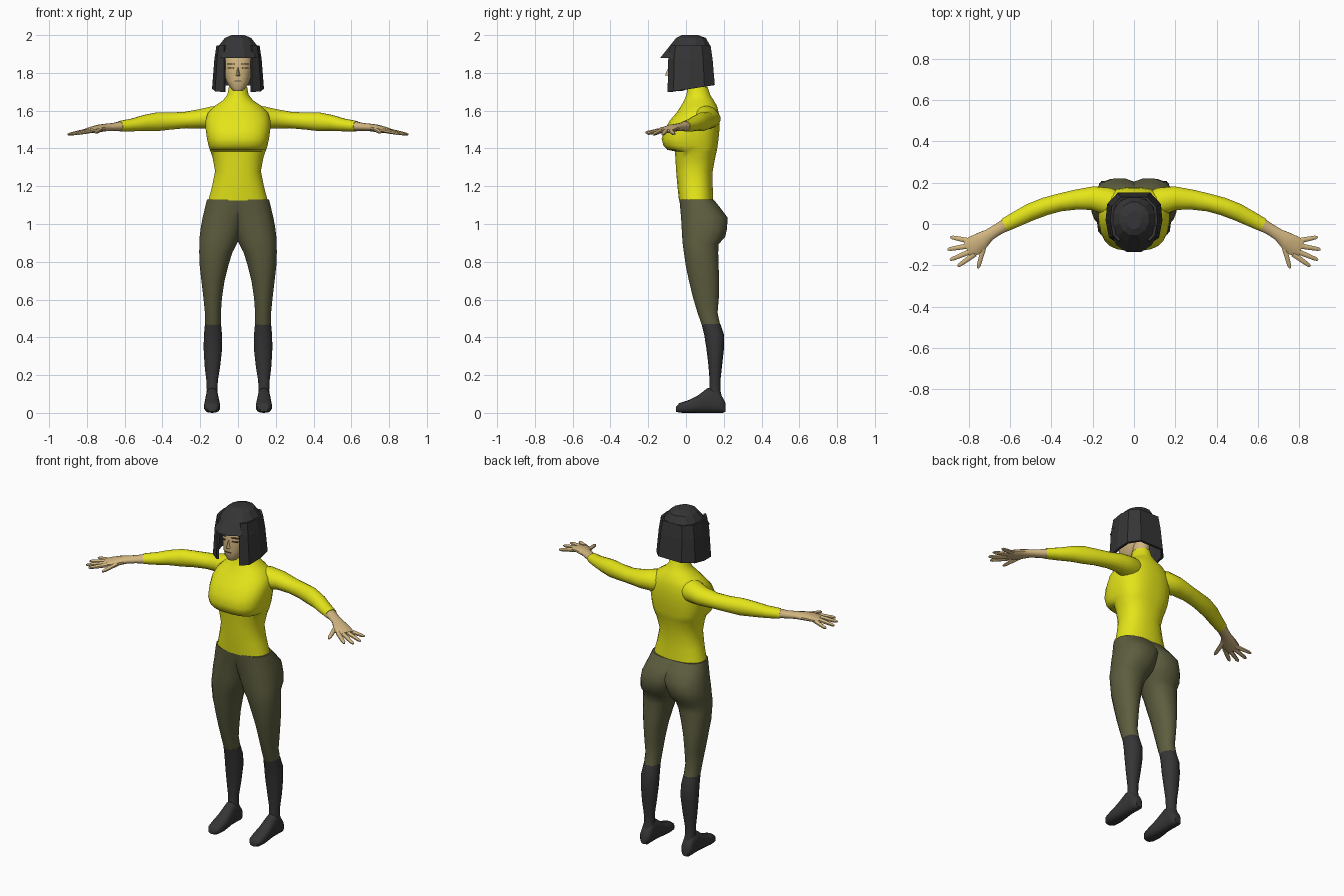
import bpy, bmesh, math
from mathutils import Vector


def material(name, r, g, b):
    m = bpy.data.materials.new(name)
    m.diffuse_color = (r, g, b, 1)
    return m


YELLOW = material("yellow_knit", 0.78, 0.78, 0.01)
OLIVE = material("olive_cloth", 0.11, 0.11, 0.05)
DARK = material("charcoal", 0.036, 0.036, 0.038)
SKIN = material("skin", 0.65, 0.47, 0.22)
SHADE = material("skin_shade", 0.12, 0.08, 0.04)


def spow(v, e):
    return math.copysign(abs(v) ** (2 / e), v)


def ring(c, u, v, n, e=2.0):
    """Superellipse of n points about c with half axes u and v."""
    out = []
    for i in range(n):
        a = 2 * math.pi * (i + 0.5) / n
        out.append(Vector(c) + Vector(u) * spow(math.cos(a), e) + Vector(v) * spow(math.sin(a), e))
    return out


def skin_rings(name, rings, mat, smooth=True, mirror=False):
    """Joins rings into a closed tube, optionally mirrored across x."""
    bm = bmesh.new()
    vs = [[bm.verts.new(p) for p in r] for r in rings]
    n = len(vs[0])
    for a, b in zip(vs, vs[1:]):
        for i in range(n):
            j = (i + 1) % n
            bm.faces.new((a[i], a[j], b[j], b[i]))
    bm.faces.new(vs[0])
    bm.faces.new(vs[-1])
    return finish(name, bm, mat, smooth, mirror)


def finish(name, bm, mat, smooth, mirror):
    bmesh.ops.recalc_face_normals(bm, faces=bm.faces)
    me = bpy.data.meshes.new(name)
    bm.to_mesh(me)
    bm.free()
    me.materials.append(mat)
    ob = bpy.data.objects.new(name, me)
    bpy.context.collection.objects.link(ob)
    if smooth:
        bpy.ops.object.select_all(action='DESELECT')
        ob.select_set(True)
        bpy.context.view_layer.objects.active = ob
        bpy.ops.object.shade_smooth_by_angle(angle=math.radians(45))
    if mirror:
        ob.modifiers.new("mirror", 'MIRROR').use_mirror_merge = False
    return ob


def stack(name, rows, mat, n=16, smooth=True, mirror=False):
    """Horizontal sections: (z, x0, x1, y0, y1, squareness)."""
    rs = [ring(((x0 + x1) / 2, (y0 + y1) / 2, z), ((x1 - x0) / 2, 0, 0), (0, (y1 - y0) / 2, 0), n, e)
          for z, x0, x1, y0, y1, e in rows]
    return skin_rings(name, rs, mat, smooth, mirror)


def limb(name, rows, mat, n=12):
    """Mirrored tube along a path: (x, y, z, side radius, vertical radius)."""
    pts = [Vector(r[:3]) for r in rows]
    rs = []
    for i, r in enumerate(rows):
        t = (pts[min(i + 1, len(pts) - 1)] - pts[max(i - 1, 0)]).normalized()
        s = t.cross(Vector((0, 0, 1))).normalized()
        rs.append(ring(pts[i], s * r[3], s.cross(t) * r[4], n))
    return skin_rings(name, rs, mat, True, True)


# Sweater body: (z, half width, front, back, squareness)
torso = [(1.125, .158, -.038, .145, 2.3), (1.20, .138, -.046, .142, 2.3), (1.28, .122, -.053, .142, 2.3),
         (1.35, .135, -.057, .155, 2.4), (1.385, .147, -.06, .163, 2.5), (1.393, .15, -.10, .165, 2.8),
         (1.415, .157, -.12, .168, 2.9), (1.45, .165, -.13, .173, 2.8), (1.50, .172, -.115, .178, 2.6),
         (1.55, .172, -.085, .178, 2.5), (1.59, .160, -.05, .174, 2.3), (1.625, .125, -.027, .165, 2.2),
         (1.655, .080, -.010, .147, 2.0), (1.685, .056, .002, .128, 2.0), (1.725, .049, .008, .115, 2.0)]
stack("sweater_body", [(z, -w, w, f, b, e) for z, w, f, b, e in torso], YELLOW, 24)

# Sleeves
limb("sleeve", [(.06, .085, 1.570, .060, .060), (.13, .11, 1.562, .068, .062), (.20, .125, 1.557, .058, .052),
                (.28, .118, 1.550, .049, .044), (.36, .104, 1.545, .044, .046), (.43, .085, 1.541, .044, .050),
                (.50, .058, 1.534, .043, .042), (.56, .028, 1.524, .039, .034), (.625, -.005, 1.518, .034, .028)], YELLOW, 16)

# Wrists and hands
limb("hand", [(.61, .002, 1.519, .033, .027), (.66, -.027, 1.514, .029, .021), (.70, -.052, 1.511, .030, .020),
              (.735, -.078, 1.506, .042, .020), (.775, -.105, 1.498, .050, .017), (.808, -.120, 1.492, .044, .011)], SKIN)

# Fingers: base and tip
fingers = [("little_finger", (.795, -.082, 1.493), (.888, -.063, 1.476)),
           ("ring_finger", (.795, -.105, 1.495), (.902, -.123, 1.474)),
           ("middle_finger", (.785, -.130, 1.495), (.890, -.174, 1.474)),
           ("index_finger", (.770, -.145, 1.495), (.853, -.205, 1.478)),
           ("thumb", (.722, -.095, 1.503), (.755, -.214, 1.484))]
for name, a, b in fingers:
    a, b = Vector(a), Vector(b)
    limb(name, [(*a.lerp(b, t), r, r * .85) for t, r in ((0, .014), (.45, .0125), (.88, .010), (1, .005))], SKIN, 8)

# Trousers: the two legs overlap at the hips and part below the crotch
stack("trouser_leg", [(1.13, -.12, .166, -.036, .147, 2.4), (1.09, -.09, .176, -.033, .180, 2.4),
                      (1.035, -.05, .189, -.028, .221, 2.4), (.98, -.03, .199, -.025, .220, 2.4),
                      (.93, -.012, .205, -.022, .209, 2.3), (.895, .004, .206, -.019, .175, 2.3),
                      (.85, .028, .207, -.013, .172, 2.2), (.78, .050, .204, -.003, .174, 2.2),
                      (.70, .070, .195, .014, .177, 2.1), (.61, .084, .184, .036, .175, 2.1),
                      (.53, .090, .176, .060, .168, 2.1), (.465, .090, .175, .083, .182, 2.1)],
      OLIVE, 16, True, True)

# Boots
stack("boot_shaft", [(.47, .089, .176, .082, .182, 2.1), (.41, .083, .182, .097, .202, 2.1),
                     (.34, .083, .183, .108, .201, 2.1), (.25, .093, .178, .119, .191, 2.1),
                     (.17, .106, .168, .125, .182, 2.1), (.12, .108, .166, .124, .182, 2.1),
                     (.06, .104, .170, .115, .195, 2.1)], DARK, 14, True, True)
foot = [(-.052, .115, .160, .006, .034), (-.035, .100, .174, .001, .052), (.01, .094, .180, 0, .066),
        (.06, .097, .177, 0, .090), (.115, .104, .171, 0, .132), (.165, .103, .172, 0, .130),
        (.195, .105, .170, 0, .080), (.208, .118, .158, .006, .055)]
skin_rings("boot_foot", [ring(((a + b) / 2, y, (c + d) / 2), ((b - a) / 2, 0, 0), (0, 0, (d - c) / 2), 14, 2.6)
                         for y, a, b, c, d in foot], DARK, True, True)

# Neck and head
stack("neck", [(1.70, -.045, .045, .012, .110, 2), (1.82, -.045, .045, .005, .110, 2)], SKIN, 12)
stack("head", [(z, -w, w, f, b, 2.3) for z, w, f, b in
               ((1.705, .026, -.080, -.015), (1.725, .045, -.090, .03), (1.76, .064, -.094, .07),
                (1.81, .077, -.092, .10), (1.86, .082, -.090, .11), (1.92, .075, -.07, .10))], SKIN, 16)

# Nose, brows, closed eyes and mouth
bm = bmesh.new()
p = [bm.verts.new(v) for v in ((0, -.088, 1.838), (-.014, -.088, 1.782), (.014, -.088, 1.782), (0, -.112, 1.788))]
for f in ((0, 1, 3), (0, 3, 2), (1, 2, 3), (0, 2, 1)):
    bm.faces.new([p[i] for i in f])
finish("nose", bm, SKIN, False, False)


def facial_line(name, x, y, z, w, h, turn, mirror):
    bpy.ops.mesh.primitive_cube_add(size=1)
    ob = bpy.context.object
    ob.name = name
    c, s = math.cos(turn), math.sin(turn)
    for v in ob.data.vertices:
        a, b = v.co.x * w, v.co.y * .012
        v.co = (x + a * c - b * s, y + a * s + b * c, z + v.co.z * h)
    ob.data.materials.append(SHADE)
    if mirror:
        ob.modifiers.new("mirror", 'MIRROR')


facial_line("eyebrow", .038, -.083, 1.848, .040, .005, .3, True)
facial_line("closed_eye", .038, -.083, 1.826, .034, .005, .3, True)
facial_line("mouth", 0, -.090, 1.757, .036, .004, 0, False)

# Faceted hair crown with the fringe jutting forward
stack("hair_crown", [(z, -w, w, f, b, 2.1) for z, w, f, b in
                     ((2.0, .035, -.025, .065), (1.985, .072, -.055, .108), (1.94, .108, -.092, .134),
                      (1.88, .120, -.141, .140))], DARK, 12, False)

# Bobbed hair curtain: half outline from temple round to the back
half = [(.070, -.092), (.108, -.062), (.122, .02), (.115, .09), (.070, .138)]
outline = half + [(-x, y) for x, y in reversed(half)]
bm = bmesh.new()
levels = []
for z, s in ((1.945, .88), (1.87, .97), (1.71, 1.07)):
    row = []
    for x, y in outline:
        drop = (y + .09) * .16 - .012 if z < 1.75 else 0
        sx = s if abs(x) > .075 or y > 0 else 1
        row.append(bm.verts.new((x * sx, .02 + (y - .02) * (s if y > 0 else min(s, 1)), z + drop)))
    levels.append(row)
for a, b in zip(levels, levels[1:]):
    for i in range(len(outline) - 1):
        bm.faces.new((a[i], b[i], b[i + 1], a[i + 1]))
ob = finish("hair_curtain", bm, DARK, False, False)
mod = ob.modifiers.new("thickness", 'SOLIDIFY')
mod.thickness = .014
mod.offset = 0
